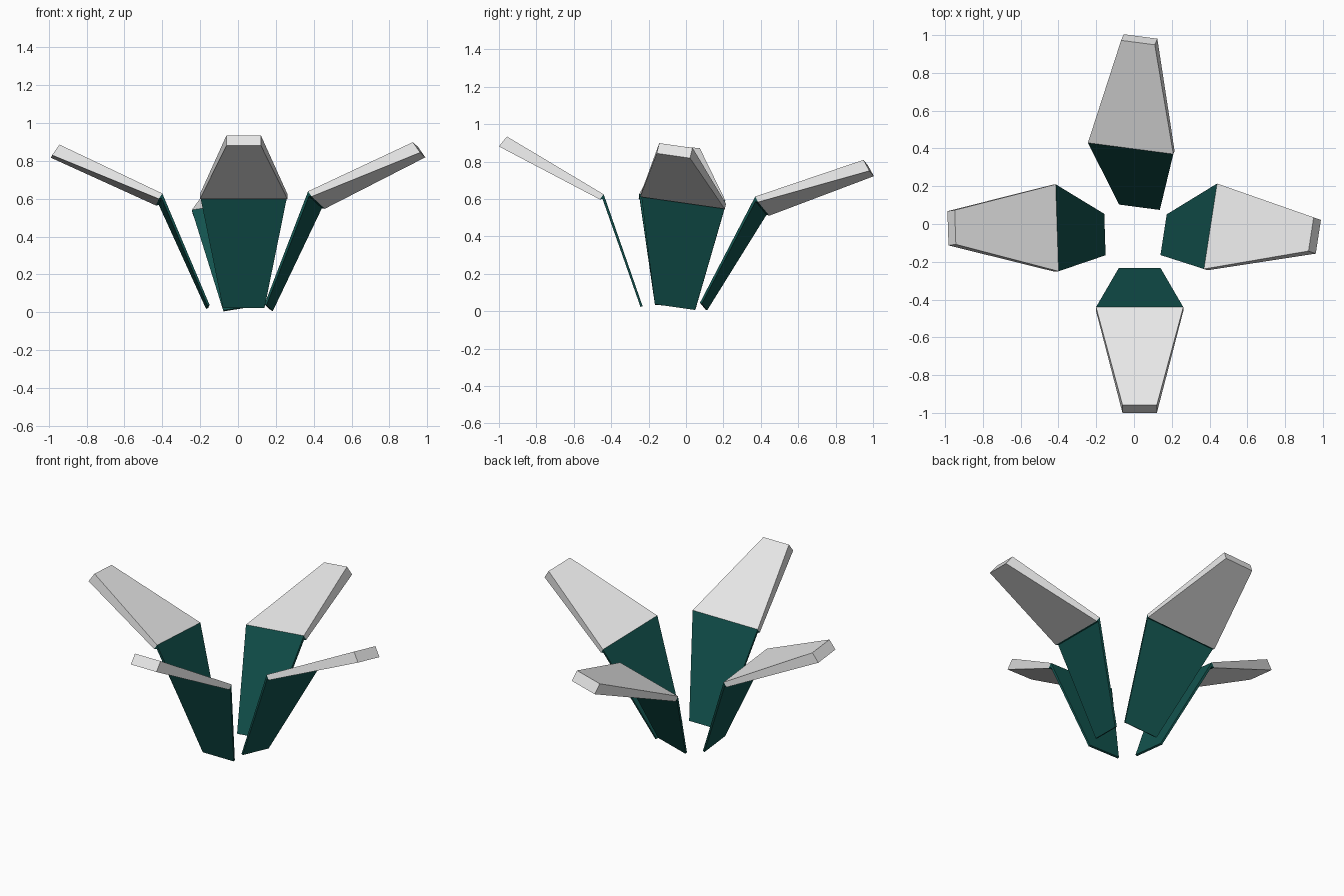
import bpy, bmesh
from mathutils import Vector

if "Cube" in bpy.data.objects:
    bpy.data.objects.remove(bpy.data.objects["Cube"])


def material(name, rgb):
    m = bpy.data.materials.new(name)
    m.diffuse_color = (*rgb, 1)
    m.use_nodes = True
    m.node_tree.nodes["Principled BSDF"].inputs["Base Color"].default_value = m.diffuse_color
    return m


GREEN = material("dark teal", (0.006, 0.085, 0.075))
WHITE = material("off white", (0.8, 0.8, 0.8))

# Side profiles measured from the hinge: (along stalk, outward from stalk, half width)
STALK = [(-0.633, 0, 0.11), (0, 0, 0.231), (-0.0186, 0.0287, 0.231),
         (-0.022, 0.014, 0.227), (-0.633, 0.012, 0.11)]
BLADE = [(0, 0, 0.231), (0.462, 0.387, 0.091),
         (0.426, 0.445, 0.091), (-0.0186, 0.0287, 0.231)]


def slab(name, profile, mat, hinge, side, along, out):
    """Extrude a side profile symmetrically, with its own width at each point."""
    bm = bmesh.new()
    rings = [[bm.verts.new(hinge + along * a + out * o + side * w * s)
              for a, o, w in profile] for s in (-1, 1)]
    left, right = rings
    bm.faces.new(left)
    bm.faces.new(right[::-1])
    for i in range(len(profile)):
        j = (i + 1) % len(profile)
        bm.faces.new((left[i], right[i], right[j], left[j]))
    bmesh.ops.recalc_face_normals(bm, faces=bm.faces)
    mesh = bpy.data.meshes.new(name)
    bm.to_mesh(mesh)
    bm.free()
    mesh.materials.append(mat)
    bpy.context.collection.objects.link(bpy.data.objects.new(name, mesh))


# Each petal: hinge centre, stalk foot centre, direction of the hinge line
PETALS = {
    "front": ((0.03, -0.44, 0.625), (0.03, -0.232, 0.027), (1, 0, 0)),
    "back": ((-0.018, 0.40, 0.577), (0.03, 0.083, 0.018), (0.455, -0.06, 0.073)),
    "left": ((-0.407, -0.02, 0.61), (-0.15, -0.057, 0.022), (-0.015, 0.46, -0.035)),
    "right": ((0.405, -0.012, 0.607), (0.155, -0.057, 0.023), (0.07, 0.455, -0.065)),
}

for place, (hinge, foot, line) in PETALS.items():
    hinge, foot = Vector(hinge), Vector(foot)
    side = Vector(line).normalized()
    along = hinge - foot
    along = (along - side * along.dot(side)).normalized()
    out = side.cross(along)
    if out.dot(Vector((hinge.x, hinge.y, 0))) < 0:
        out = -out
    # thin lower stalk plate, then the thicker folded-out blade
    slab(place + "_lower_petal", STALK, GREEN, hinge, side, along, out)
    slab(place + "_upper_petal", BLADE, WHITE, hinge, side, along, out)
